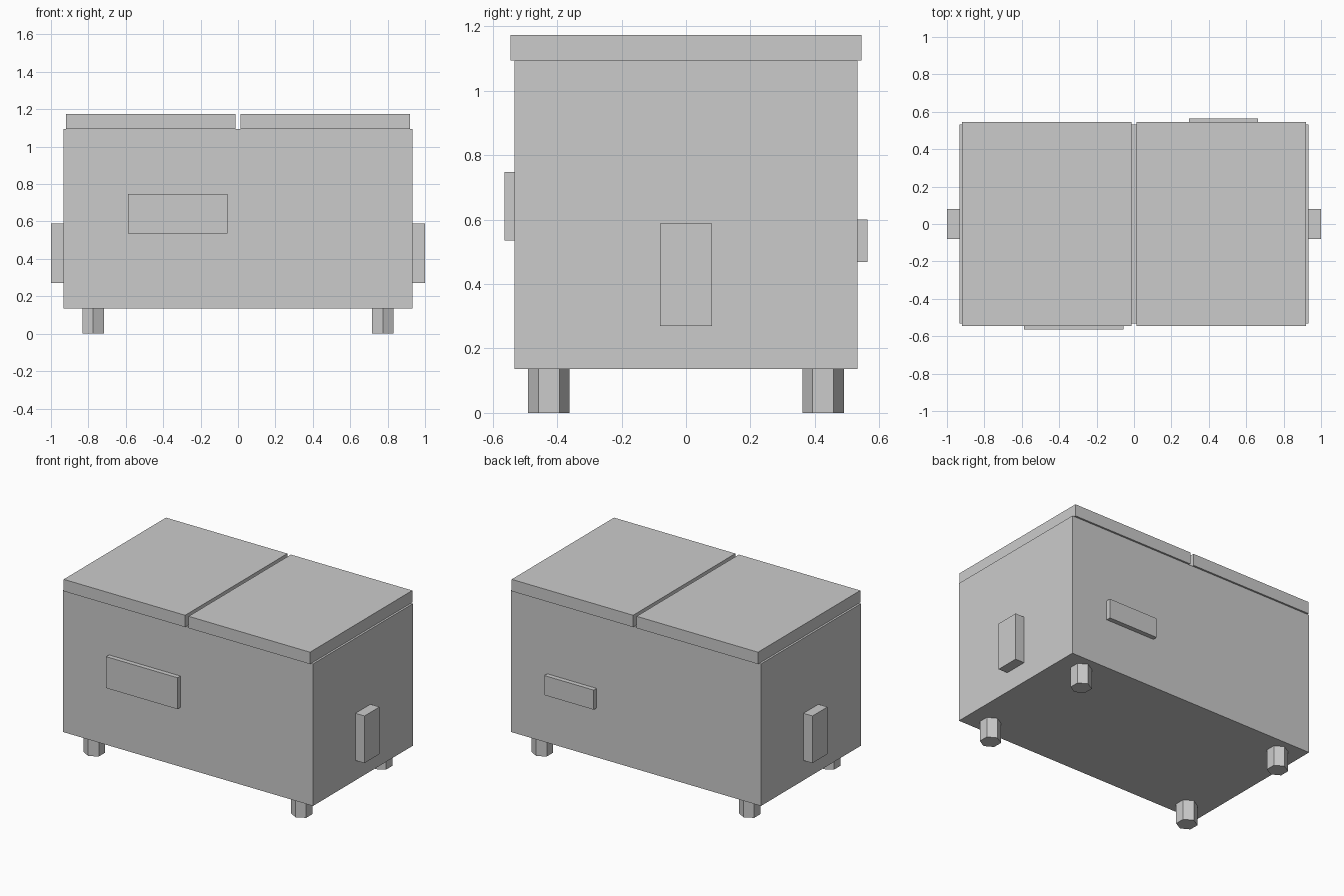
import bpy

if "Cube" in bpy.data.objects:
    bpy.data.objects.remove(bpy.data.objects["Cube"])

# Single flat grey for the whole bin
grey = bpy.data.materials.new("grey")
grey.diffuse_color = (0.6, 0.6, 0.6, 1)
grey.use_nodes = True
grey.node_tree.nodes["Principled BSDF"].inputs["Base Color"].default_value = grey.diffuse_color


def finish(obj, name):
    obj.name = name
    obj.data.name = name
    obj.data.materials.append(grey)
    return obj


def box(name, x, y, z):
    """Box from (min, max) ranges on each axis."""
    ranges = (x, y, z)
    bpy.ops.mesh.primitive_cube_add(size=1, location=[(a + b) / 2 for a, b in ranges])
    obj = bpy.context.object
    obj.scale = [b - a for a, b in ranges]
    bpy.ops.object.transform_apply(location=False, rotation=False, scale=True)
    return finish(obj, name)


# Main container
BX, BY, Z0, Z1 = 0.933, 0.533, 0.136, 1.094
box("container_body", (-BX, BX), (-BY, BY), (Z0, Z1))

# Two lids with a narrow gap between them
box("left_lid", (-0.919, -0.013), (-0.545, 0.545), (Z1, 1.174))
box("right_lid", (0.013, 0.919), (-0.545, 0.545), (Z1, 1.174))

# Lifting blocks on both ends
box("left_side_block", (-1.0, -BX), (-0.08, 0.08), (0.27, 0.588))
box("right_side_block", (BX, 1.0), (-0.08, 0.08), (0.27, 0.588))

# Raised plates on front and back
box("front_plate", (-0.589, -0.057), (-0.564, -BY), (0.536, 0.748))
box("back_plate", (0.294, 0.663), (BY, 0.564), (0.469, 0.601))

# Four hexagonal feet, corners pointing front and back
for sx, side in ((-1, "left"), (1, "right")):
    for sy, end in ((-1, "front"), (1, "back")):
        bpy.ops.mesh.primitive_cylinder_add(
            vertices=6, radius=0.065, depth=Z0,
            location=(sx * 0.774, sy * 0.426, Z0 / 2))
        finish(bpy.context.object, f"{end}_{side}_foot")
